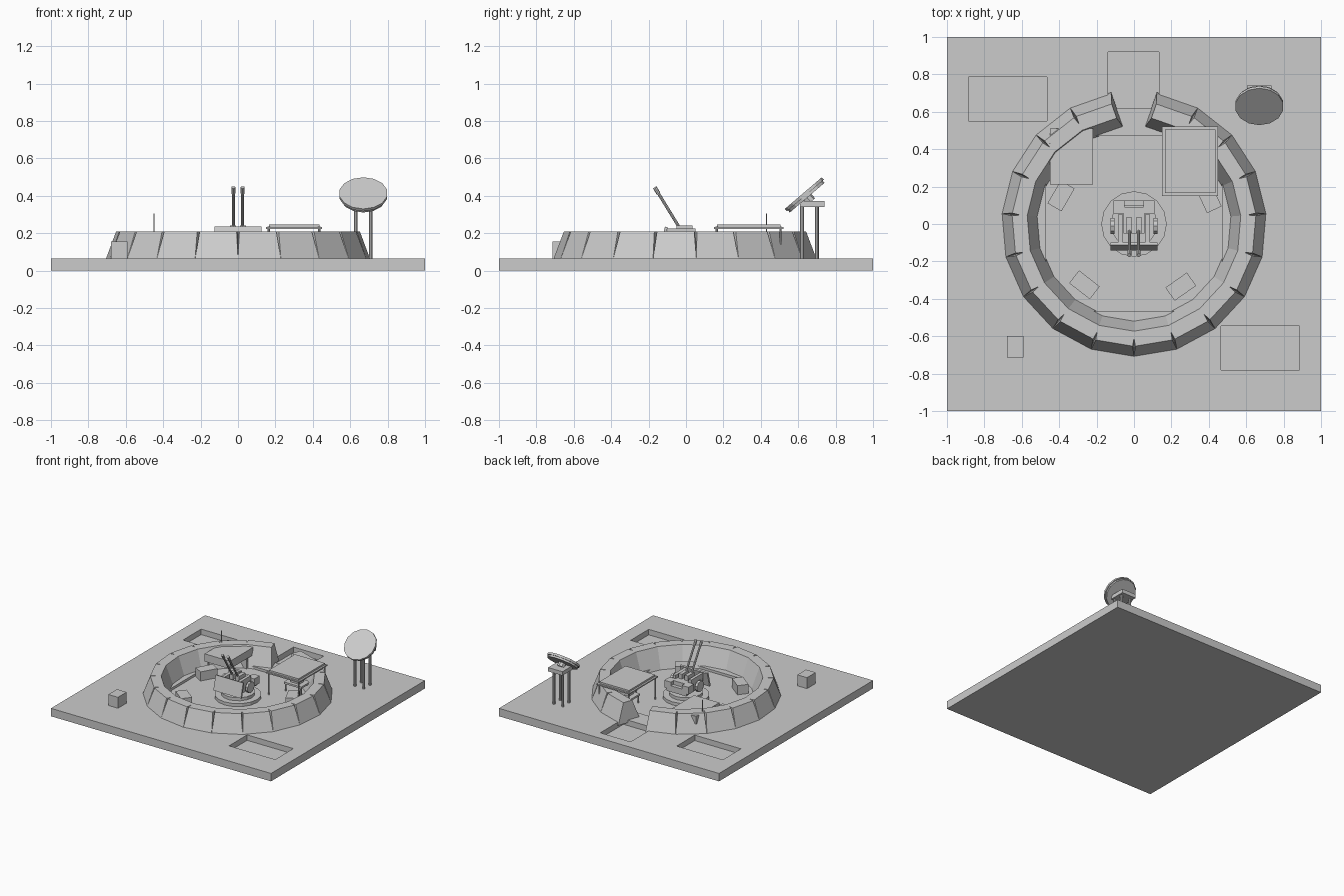
import bpy, bmesh
from math import radians, pi, atan2, hypot
from mathutils import Matrix, Vector

if "Cube" in bpy.data.objects:
    bpy.data.objects.remove(bpy.data.objects["Cube"])


def box(name, x, y, z, rot=(0, 0, 0)):
    """Box from (min, max) ranges, rotated about its own centre."""
    bpy.ops.mesh.primitive_cube_add(
        size=1, location=[(r[0] + r[1]) / 2 for r in (x, y, z)], rotation=rot)
    o = bpy.context.object
    o.name = name
    o.scale = [r[1] - r[0] for r in (x, y, z)]
    bpy.ops.object.transform_apply(location=False, rotation=False, scale=True)
    return o


def rod(name, a, b, r, sides=8):
    """Cylinder between two points."""
    a, b = Vector(a), Vector(b)
    bpy.ops.mesh.primitive_cylinder_add(
        vertices=sides, radius=r, depth=(b - a).length, location=(a + b) / 2,
        rotation=(b - a).to_track_quat('Z', 'Y').to_euler())
    bpy.context.object.name = name
    return bpy.context.object


G = 0.065       # ground height
F = 0.045       # gun pit floor height

# Ground slab with sunken pits
ground = box("ground_slab", (-1, 1), (-1, 1), (0, G))
pits = [((-.885, -.465), (.55, .785), .02), ((.465, .885), (-.78, -.545), .02),
        ((-.14, .135), (.62, .92), .02), ((-.47, .47), (-.465, .47), F)]
for i, (x, y, z) in enumerate(pits):
    cutter = box("pit_cutter", x, y, (z, .3))
    cutter.hide_render = True
    cutter.hide_set(True)
    m = ground.modifiers.new("pit", 'BOOLEAN')
    m.operation, m.object, m.solver = 'DIFFERENCE', cutter, 'EXACT'
    bpy.context.view_layer.objects.active = ground
    bpy.ops.object.modifier_apply(modifier=m.name)
    bpy.data.objects.remove(cutter)

# Ring of tapered berm blocks with a gap at the back
bm = bmesh.new()
step = radians(18.9)
for i in range(18):
    rot = Matrix.Rotation(-pi / 2 + (i - 8.5) * step, 4, 'Z')
    geo = bmesh.ops.create_cube(bm, size=2)["verts"]
    for v in geo:
        top = v.co.z > 0
        mid, half_w, half_l = (.605, .04, .100) if top else (.605, .1, .118)
        v.co = rot @ Vector((mid + v.co.x * half_w, v.co.y * half_l,
                             .21 if top else F))
me = bpy.data.meshes.new("berm_ring")
bm.to_mesh(me)
bm.free()
bpy.context.collection.objects.link(bpy.data.objects.new("berm_ring", me))

# Gun base and turntable
rod("gun_base", (0, 0, F), (0, 0, F + .025), .175, 16)
rod("gun_turntable", (0, 0, F + .025), (0, 0, .095), .125, 16)
rod("gun_pedestal", (0, 0, .09), (0, 0, .15), .05, 8)
# Gun body, shield and seats
box("gun_cradle", (-.055, .055), (-.05, .09), (.13, .2))
box("gun_shield", (-.125, .125), (-.127, -.112), (.115, .235), (radians(-14), 0, 0))
box("gun_rear_bar", (-.09, .09), (.095, .125), (.12, .17))
for s in (-1, 1):
    def sx(a, b):
        return tuple(sorted((s * a, s * b)))
    box("gun_seat", sx(.05, .11), (.055, .125), (.14, .2))
    box("gun_side_plate", sx(.06, .085), (-.1, .05), (.12, .225))
    box("gun_breech", sx(.012, .042), (-.05, .035), (.2, .24))
    rod("gun_handwheel", (s * .105, -.01, .16), (s * .125, -.01, .16), .045, 10)
    rod("gun_barrel", (s * .025, -.02, .205), (s * .025, -.158, .43), .008)
    rod("gun_muzzle", (s * .025, -.147, .412), (s * .025, -.167, .445), .011)

# Bunker roof on posts, with aerial
box("bunker_roof", (-.45, -.22), (.21, .51), (.135, .198))
for x in (-.43, -.24):
    for y in (.23, .49):
        rod("bunker_post", (x, y, F), (x, y, .14), .008)
box("bunker_back_wall", (-.44, -.23), (.44, .46), (F, .14))
rod("bunker_aerial", (-.45, .43, .18), (-.45, .43, .305), .003, 6)

# Canopy on poles with a table beneath
box("canopy_sheet", (.165, .435), (.165, .505), (.222, .246))
box("canopy_rim", (.15, .45), (.15, .52), (.222, .232))
for x in (.165, .435):
    for y in (.165, .505):
        rod("canopy_pole", (x, y, F), (x, y, .235), .006)
box("canopy_table", (.22, .38), (.28, .4), (.105, .12))
for x in (.23, .37):
    for y in (.29, .39):
        rod("table_leg", (x, y, F), (x, y, .11), .006)
box("table_equipment", (.26, .34), (.31, .37), (.12, .165))

# Crates around the gun and outside the berm
for x, y, a in ((-.265, -.325, -38), (.25, -.335, 35), (-.39, .15, 60), (.4, .14, -65)):
    box("ammo_crate", (x - .07, x + .07), (y - .043, y + .043), (F, .12), (0, 0, radians(a)))
box("outer_crate", (-.68, -.592), (-.713, -.6), (G, .155))

# Radar: legs, head and tilted dish
for x in (.63, .71):
    for y in (.62, .70):
        rod("radar_leg", (x, y, G), (x, y, .35), .01)
box("radar_head", (.605, .735), (.61, .74), (.34, .372))
n = Vector((0, -.65, .76))
c = Vector((.67, .635, .405))
rod("radar_dish", c - n * .005, c + n * .012, .13, 14)
rod("radar_dish_rim", c - n * .02, c - n * .005, .122, 14)
rod("radar_mount", c - n * .05, c - n * .01, .03, 8)
